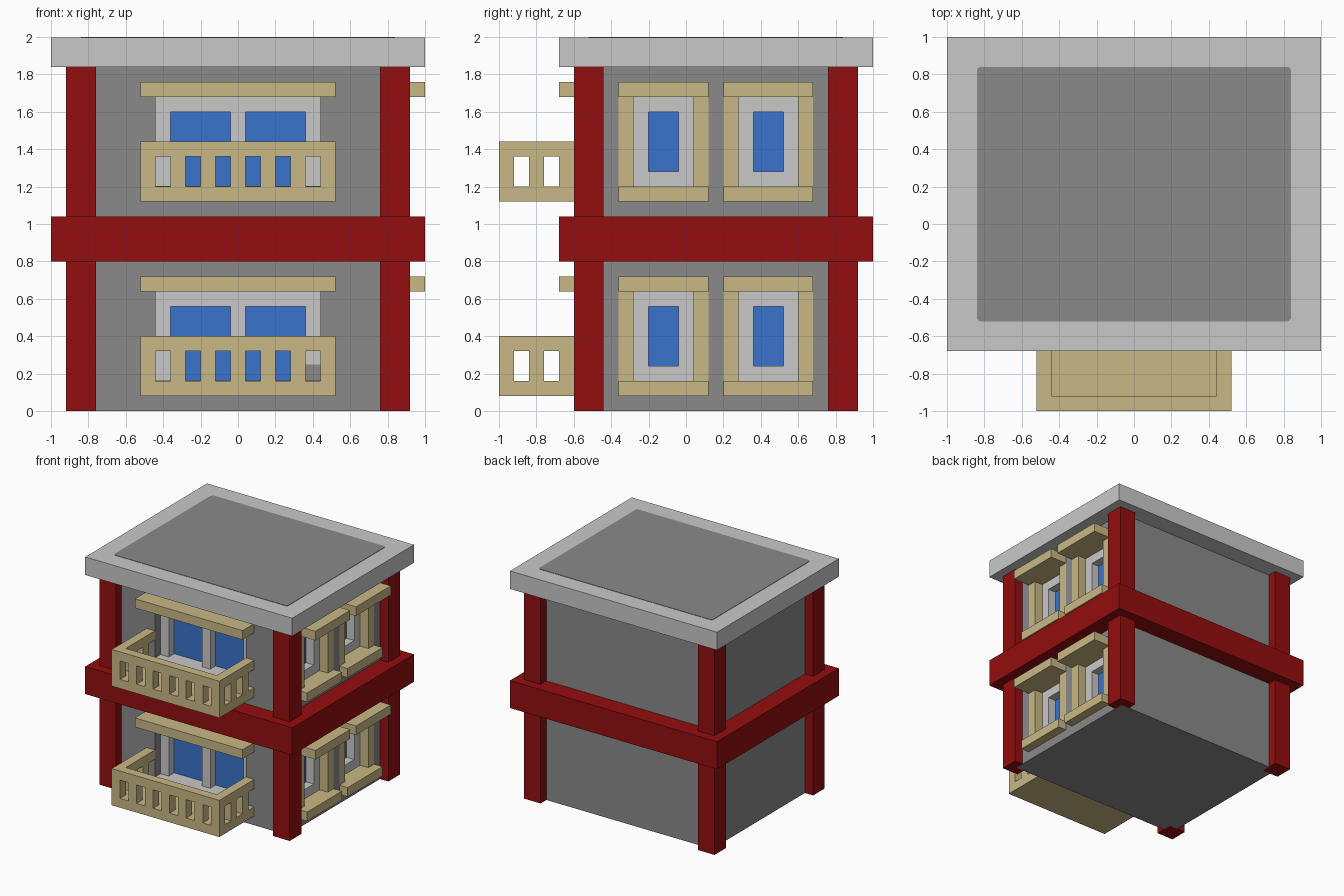
import bpy, bmesh

if "Cube" in bpy.data.objects:
    bpy.data.objects.remove(bpy.data.objects["Cube"])


def material(name, rgb):
    lin = [((c / 255 + 0.055) / 1.055) ** 2.4 if c > 10 else c / 255 / 12.92 for c in rgb]
    m = bpy.data.materials.new(name)
    m.diffuse_color = (*lin, 1)
    m.use_nodes = True
    m.node_tree.nodes["Principled BSDF"].inputs["Base Color"].default_value = m.diffuse_color
    return m


GREY = material("wall grey", (138, 138, 138))
LIGHT = material("light grey", (201, 201, 201))
RED = material("dark red", (148, 13, 15))
TAN = material("tan", (201, 184, 133))
BLUE = material("glass blue", (58, 115, 204))


def boxes(name, mat, specs):
    """One object from boxes given as (x0, x1, y0, y1, z0, z1)."""
    bm = bmesh.new()
    for x0, x1, y0, y1, z0, z1 in specs:
        vs = bmesh.ops.create_cube(bm, size=1)["verts"]
        for v in vs:
            v.co = (x1 if v.co.x > 0 else x0, y1 if v.co.y > 0 else y0, z1 if v.co.z > 0 else z0)
    me = bpy.data.meshes.new(name)
    bm.to_mesh(me)
    bm.free()
    me.materials.append(mat)
    ob = bpy.data.objects.new(name, me)
    bpy.context.collection.objects.link(ob)
    return ob


STOREYS = {"lower": 0.0, "upper": 1.04}
WINDOWS = (-0.12, 0.44)  # y centres of the side windows

# walls, with recesses cut for the balcony doors and side windows
walls = boxes("walls", GREY, [(-0.84, 0.84, -0.52, 0.84, 0, 1.86)])
cuts = []
for b in STOREYS.values():
    cuts.append((-0.44, 0.44, -0.6, -0.36, b + 0.16, b + 0.64))
    for c in WINDOWS:
        cuts.append((0.68, 0.9, c - 0.24, c + 0.24, b + 0.08, b + 0.72))
cutter = boxes("recess_cutter", GREY, cuts)
cutter.hide_render = True
mod = walls.modifiers.new("recesses", "BOOLEAN")
mod.operation = "DIFFERENCE"
mod.solver = "EXACT"
mod.object = cutter
bpy.context.view_layer.update()
cut_mesh = bpy.data.meshes.new_from_object(
    walls.evaluated_get(bpy.context.evaluated_depsgraph_get()))
walls.modifiers.clear()
walls.data = cut_mesh
bpy.data.objects.remove(cutter)

# corner pillars and the belt between storeys
boxes("corner_pillars", RED, [(x, x + 0.16, y, y + 0.16, 0, 1.85)
                              for x in (-0.92, 0.76) for y in (-0.6, 0.76)])
boxes("floor_belt", RED, [(-1, 1, -0.68, 1, 0.8, 1.04)])

# roof slab with a round-cornered panel
boxes("roof_slab", LIGHT, [(-1, 1, -0.68, 1, 1.84, 1.997)])
panel = boxes("roof_panel", GREY, [(-0.84, 0.84, -0.52, 0.84, 1.992, 2.0)])
bm = bmesh.new()
bm.from_mesh(panel.data)
upright = [e for e in bm.edges if abs(e.verts[0].co.z - e.verts[1].co.z) > 0.001]
bmesh.ops.bevel(bm, geom=upright, offset=0.02, segments=3, profile=0.5, affect="EDGES")
bm.to_mesh(panel.data)
bm.free()

for label, b in STOREYS.items():
    # balcony: floor, rail on three sides, balusters
    parts = [(-0.52, 0.52, -1, -0.52, b + 0.08, b + 0.16),
             (-0.52, 0.52, -1, -0.92, b + 0.32, b + 0.40)]
    for i in range(-3, 4):
        parts.append((i * 0.16 - 0.04, i * 0.16 + 0.04, -1, -0.92, b + 0.16, b + 0.32))
    for x in (-0.52, 0.44):
        parts.append((x, x + 0.08, -0.92, -0.52, b + 0.32, b + 0.40))
        for y in (-0.84, -0.68):
            parts.append((x, x + 0.08, y, y + 0.08, b + 0.16, b + 0.32))
    # end balusters sit exactly on the corners
    parts = [(p[0], p[1], *p[2:]) for p in parts]
    boxes(label + "_balcony", TAN, parts)
    boxes(label + "_balcony_lintel", TAN, [(-0.52, 0.52, -0.68, -0.52, b + 0.64, b + 0.72)])

    # balcony doors: posts, header, threshold, glass
    right_foot = b + (0.25 if label == "lower" else 0.16)
    boxes(label + "_door_frame", LIGHT, [
        (-0.44, -0.36, -0.44, -0.36, b + 0.16, b + 0.56),
        (-0.04, 0.04, -0.44, -0.36, b + 0.16, b + 0.56),
        (0.36, 0.44, -0.44, -0.36, right_foot, b + 0.56),
        (-0.44, 0.44, -0.44, -0.36, b + 0.56, b + 0.64),
        (-0.44, 0.44, -0.52, -0.36, b + 0.158, b + 0.163)])
    if label == "lower":
        boxes("door_post_foot", GREY, [(0.36, 0.44, -0.44, -0.36, 0.16, 0.25)])
    boxes(label + "_door_glass", BLUE, [(x, x + 0.32, -0.366, -0.358, b + 0.163, b + 0.56)
                                        for x in (-0.36, 0.04)])

    # side windows: tan surround, recessed light frame, glass
    surround, frame, glass = [], [], []
    for c in WINDOWS:
        surround += [(0.68, 0.92, c - 0.24, c + 0.24, b + 0.08, b + 0.16),
                     (0.68, 1.0, c - 0.24, c + 0.24, b + 0.64, b + 0.72)]
        for s in (-0.24, 0.16):
            surround.append((0.68, 0.84, c + s, c + s + 0.08, b + 0.16, b + 0.64))
        for s in (-0.16, 0.08):
            frame.append((0.68, 0.76, c + s, c + s + 0.08, b + 0.16, b + 0.64))
        for z in (0.16, 0.56):
            frame.append((0.68, 0.76, c - 0.08, c + 0.08, b + z, b + z + 0.08))
        glass.append((0.678, 0.686, c - 0.08, c + 0.08, b + 0.24, b + 0.56))
    boxes(label + "_window_surrounds", TAN, surround)
    boxes(label + "_window_frames", LIGHT, frame)
    boxes(label + "_window_glass", BLUE, glass)
